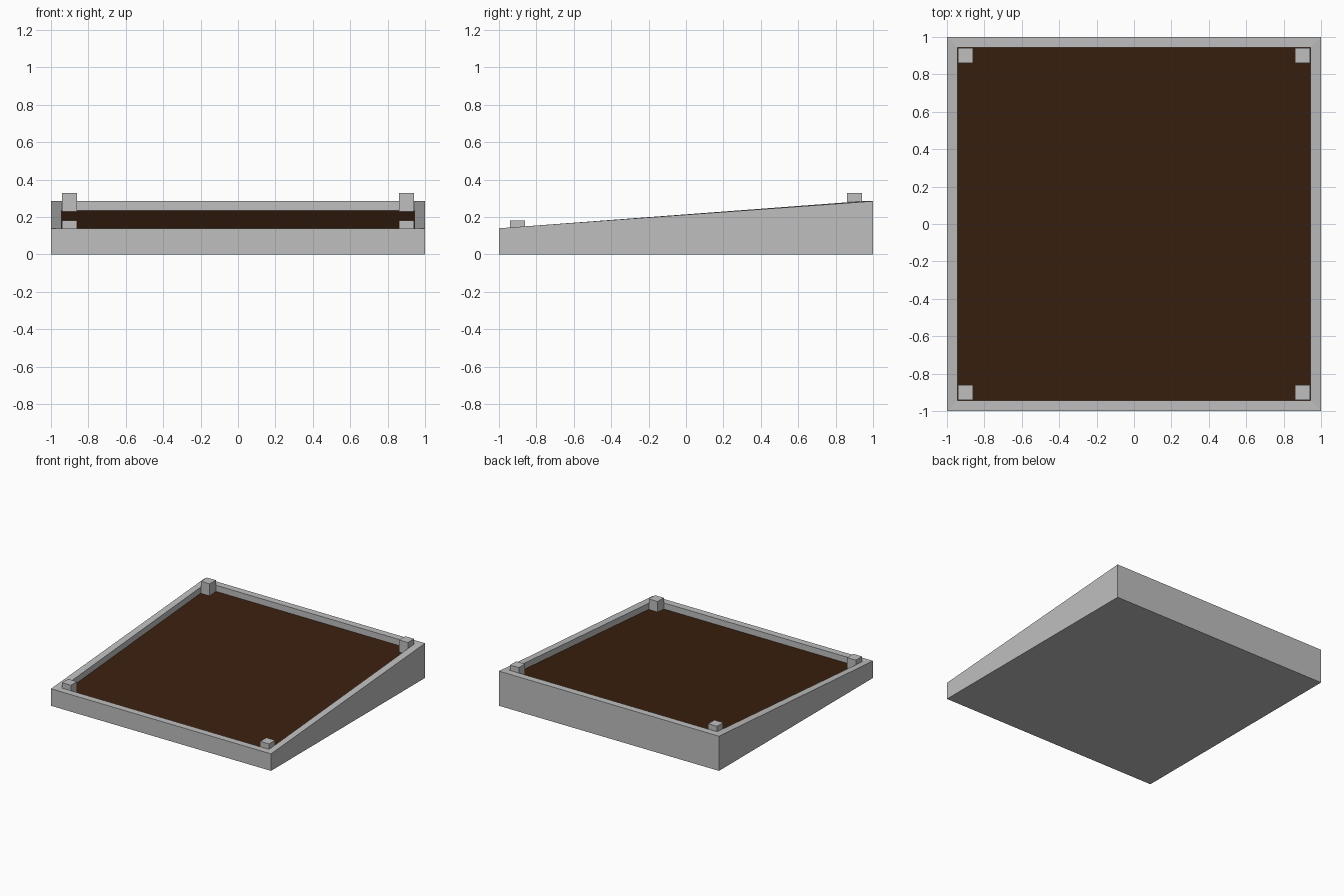
import bpy
import bmesh

FRONT_Z, BACK_Z = 0.14, 0.285    # rim heights
INNER = 0.943                    # half width of the recess
DEPTH = 0.05                     # soil level below the rim
POST = 0.08

cube = bpy.data.objects.get("Cube")
if cube:
    bpy.data.objects.remove(cube, do_unlink=True)


def make_material(name, rgb):
    mat = bpy.data.materials.new(name)
    mat.use_nodes = True
    mat.diffuse_color = (*rgb, 1)
    mat.node_tree.nodes["Principled BSDF"].inputs["Base Color"].default_value = (*rgb, 1)
    return mat


def finish(bm, name, mat):
    bmesh.ops.recalc_face_normals(bm, faces=bm.faces)
    mesh = bpy.data.meshes.new(name)
    bm.to_mesh(mesh)
    bm.free()
    mesh.materials.append(mat)
    obj = bpy.data.objects.new(name, mesh)
    bpy.context.collection.objects.link(obj)
    return obj


def ring(bm, half, front_z, back_z):
    """Four square corners, sloping from front to back."""
    corners = ((-1, -1), (1, -1), (1, 1), (-1, 1))
    return [bm.verts.new((x * half, y * half, back_z if y > 0 else front_z))
            for x, y in corners]


def bridge(bm, a, b):
    for i in range(4):
        j = (i + 1) % 4
        bm.faces.new((a[i], a[j], b[j], b[i]))


grey = make_material("light grey", (0.52, 0.52, 0.52))
brown = make_material("dark soil brown", (0.042, 0.0144, 0.0048))

# Wedge tray: outer walls, mitred rim, recessed walls and floor
bm = bmesh.new()
base = ring(bm, 1, 0, 0)
outer = ring(bm, 1, FRONT_Z, BACK_Z)
inner = ring(bm, INNER, FRONT_Z, BACK_Z)
floor = ring(bm, INNER, FRONT_Z - DEPTH - 0.01, BACK_Z - DEPTH - 0.01)
bm.faces.new(base)
bridge(bm, base, outer)
bridge(bm, outer, inner)
bridge(bm, inner, floor)
bm.faces.new(floor)
finish(bm, "tray", grey)

# Soil sheet filling the recess
bm = bmesh.new()
bm.faces.new(ring(bm, INNER, FRONT_Z - DEPTH, BACK_Z - DEPTH))
finish(bm, "soil", brown)

# Corner posts
for depth_name, sy, rim in (("front", -1, FRONT_Z), ("back", 1, BACK_Z)):
    for side_name, sx in (("left", 1), ("right", -1)):
        bottom, top = rim - 0.07, rim + 0.043
        bm = bmesh.new()
        bmesh.ops.create_cube(bm, size=1)
        bmesh.ops.scale(bm, vec=(POST, POST, top - bottom), verts=bm.verts)
        offset = INNER - 0.002 - POST / 2
        bmesh.ops.translate(bm, vec=(sx * offset, sy * offset, (top + bottom) / 2),
                            verts=bm.verts)
        finish(bm, f"{depth_name}_{side_name}_post", grey)
